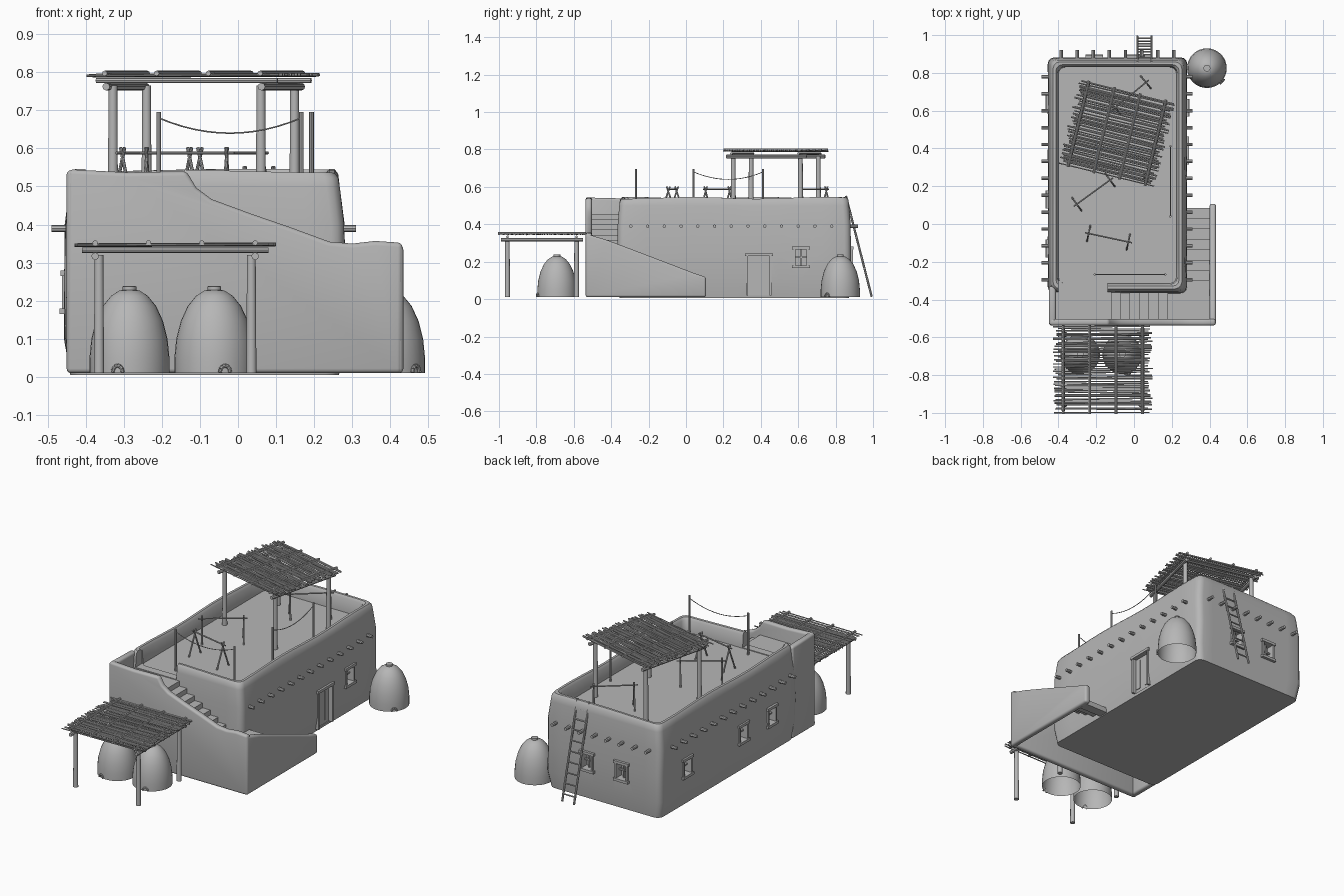
import bpy, bmesh, math, random
from mathutils import Vector, Matrix

random.seed(4)
if "Cube" in bpy.data.objects:
    bpy.data.objects.remove(bpy.data.objects["Cube"])

clay = bpy.data.materials.new("grey_clay")
clay.use_nodes = True
GREY = (0.47, 0.47, 0.47, 1)
clay.diffuse_color = GREY
clay.node_tree.nodes["Principled BSDF"].inputs["Base Color"].default_value = GREY
ROOF = 0.455


# ---- helpers ----
def make(name, bm, smooth=True):
    bmesh.ops.recalc_face_normals(bm, faces=bm.faces)
    mesh = bpy.data.meshes.new(name)
    bm.to_mesh(mesh)
    bm.free()
    mesh.materials.append(clay)
    ob = bpy.data.objects.new(name, mesh)
    bpy.context.collection.objects.link(ob)
    if smooth:
        shade(ob)
    return ob


def activate(ob):
    bpy.ops.object.select_all(action='DESELECT')
    ob.select_set(True)
    bpy.context.view_layer.objects.active = ob


def shade(ob):
    activate(ob)
    bpy.ops.object.shade_smooth_by_angle(angle=math.radians(40))


def add_box(bm, lo, hi, mat=Matrix()):
    lo, hi = Vector(lo), Vector(hi)
    m = mat @ Matrix.Translation((lo + hi) / 2) @ Matrix.Diagonal((*(hi - lo), 1))
    bmesh.ops.create_cube(bm, size=1, matrix=m)


def add_rod(bm, a, b, r, r2=None, sides=8):
    a, b = Vector(a), Vector(b)
    m = Matrix.Translation((a + b) / 2) @ (b - a).to_track_quat('Z', 'Y').to_matrix().to_4x4()
    bmesh.ops.create_cone(bm, cap_ends=True, segments=sides, radius1=r,
                          radius2=r if r2 is None else r2, depth=(b - a).length, matrix=m)


def rods(name, items, mat=Matrix()):
    bm = bmesh.new()
    for a, b, r in items:
        add_rod(bm, mat @ Vector(a), mat @ Vector(b), r)
    return make(name, bm)


def slab_wall(name, outline, to3d, depth, bevel=0.012):
    """Flat outline extruded into a wall with softened edges."""
    bm = bmesh.new()
    face = bm.faces.new([bm.verts.new(to3d(*p)) for p in outline])
    ext = bmesh.ops.extrude_face_region(bm, geom=[face])
    bmesh.ops.translate(bm, vec=depth, verts=[v for v in ext["geom"] if isinstance(v, bmesh.types.BMVert)])
    ob = make(name, bm, False)
    mod = ob.modifiers.new("soft", 'BEVEL')
    mod.width, mod.segments = bevel, 3
    activate(ob)
    bpy.ops.object.modifier_apply(modifier="soft")
    shade(ob)


def ring(x0, x1, y0, y1, r, n=10):
    """Rounded rectangle with subdivided sides."""
    pts = []
    corners = [(x1 - r, y1 - r), (x0 + r, y1 - r), (x0 + r, y0 + r), (x1 - r, y0 + r)]
    for i, (cx, cy) in enumerate(corners):
        arc = [Vector((cx + r * math.cos(a), cy + r * math.sin(a)))
               for a in [(i + k / 3) * math.pi / 2 for k in range(4)]]
        pts += arc
        nx, ny = corners[(i + 1) % 4]
        a = (i + 1) * math.pi / 2
        end = Vector((nx + r * math.cos(a), ny + r * math.sin(a)))
        pts += [arc[-1].lerp(end, k / n) for k in range(1, n)]
    return pts


# ---- main block: lofted mud walls, rounded parapet, sunken roof ----
bm = bmesh.new()
rings = []
levels = [(0.005, 0), (0.1, 0.012), (0.25, 0.012), (0.4, 0.01), (0.5, 0.002), (0.528, -0.002),
          (0.541, -0.012), (0.541, -0.026), (0.528, -0.036), (ROOF, -0.04)]
for z, o in levels:
    loop = []
    for p in ring(-0.44 - o, 0.265 + o, -0.355 - o, 0.87 + o, 0.035):
        d = 0.005 * math.sin(7 * p.y + 4 * p.x + 9 * z) if 0.05 < z < 0.5 and o > 0 else 0
        side = Vector((math.copysign(d, p.x), 0))
        h = 0.005 * math.sin(9 * p.y + 5 * p.x) if z > 0.5 else 0
        loop.append(bm.verts.new((p.x + side.x, p.y, z + h)))
    rings.append(loop)
for a, b in zip(rings, rings[1:]):
    for i in range(len(a)):
        j = (i + 1) % len(a)
        bm.faces.new((a[i], a[j], b[j], b[i]))
bm.faces.new(rings[0])
bm.faces.new(rings[-1])
house = make("house_walls", bm, False)

# ---- doors and windows: recess cut plus timber frame ----
cut = bmesh.new()
add_box(cut, (-0.4, -0.5, ROOF + 0.004), (-0.14, -0.3, 0.7))      # way from stair to roof


def opening(name, x, y, angle, w, z0, z1, door=False):
    m = Matrix.Translation((x, y, 0)) @ Matrix.Rotation(angle, 4, 'Z')   # local +x faces out
    h = w / 2
    add_box(cut, (-0.035, -h, z0), (0.06, h, z1), m)
    t = 0.01
    bm = bmesh.new()
    for s in (-1, 1):
        add_box(bm, (-0.035, s * h - t / 2, z0), (0.012, s * h + t / 2, z1), m)
    add_box(bm, (-0.035, -h - 0.012, z1 - t / 2), (0.016, h + 0.012, z1 + t), m)
    if door:
        add_box(bm, (-0.036, -h, z0), (-0.012, h, z1), m)
        for s in (-1, 1):
            add_box(bm, (-0.012, s * h * 0.55 - 0.015, z0 + 0.02), (-0.008, s * h * 0.55 + 0.015, z1 - 0.02), m)
    else:
        add_box(bm, (-0.035, -h - 0.012, z0 - t), (0.018, h + 0.012, z0 + t / 2), m)
        add_box(bm, (-0.025, -0.004, z0), (-0.012, 0.004, z1), m)
        add_box(bm, (-0.025, -h, (z0 + z1) / 2 - 0.004), (-0.014, h, (z0 + z1) / 2 + 0.004), m)
    make(name, bm, False)


opening("door", 0.275, 0.39, 0, 0.125, 0.02, 0.235, True)
opening("window_left_side", 0.275, 0.615, 0, 0.07, 0.175, 0.27)
for i, y in enumerate((0.64, 0.13, -0.13)):
    opening(f"window_right_side_{i}", -0.45, y, math.pi, 0.07, 0.175, 0.27)
for i, x in enumerate((0.01, -0.21)):
    opening(f"window_back_{i}", x, 0.88, math.pi / 2, 0.07, 0.175, 0.27)

cutter = make("wall_cutter", cut, False)
cutter.hide_render = True
mod = house.modifiers.new("recesses", 'BOOLEAN')
mod.operation, mod.object, mod.solver = 'DIFFERENCE', cutter, 'EXACT'
activate(house)
bpy.ops.object.modifier_apply(modifier="recesses")
bpy.data.objects.remove(cutter)
shade(house)

# ---- stair enclosure walls ----
slab_wall("stair_front_wall",
          [(-0.45, 0.01), (0.43, 0.01), (0.432, 0.352), (0.36, 0.357), (0.3, 0.35), (0.24, 0.355), (0.137, 0.393),
           (0.03, 0.43), (-0.07, 0.467), (-0.11, 0.497), (-0.135, 0.54), (-0.29, 0.537), (-0.445, 0.545)],
          lambda x, z: (x, -0.537, z), (0, 0.034, 0))
slab_wall("stair_side_wall",
          [(0.107, 0.01), (0.107, 0.118), (0.04, 0.14), (-0.09, 0.19), (-0.3, 0.27), (-0.42, 0.315),
           (-0.535, 0.35), (-0.535, 0.01)],
          lambda y, z: (0.4, y, z), (0.034, 0, 0))
slab_wall("landing_side_wall", [(-0.535, 0.01), (-0.33, 0.01), (-0.33, 0.538), (-0.535, 0.543)],
          lambda y, z: (-0.45, y, z), (0.036, 0, 0))

# ---- steps and landings ----
bm = bmesh.new()
TURN = 0.26
for i in range(7):
    y, z = 0.085 - i * 0.055, 0.04 + i * (TURN - 0.04) / 7
    add_box(bm, (0.255, y - 0.055, max(z - 0.04, 0.01)), (0.41, y, z))
    x, z = 0.18 - i * 0.05, TURN + (i + 1) * (ROOF - TURN) / 7
    add_box(bm, (x - 0.05, -0.51, z - 0.04), (x, -0.35, z))
add_box(bm, (0.17, -0.51, TURN - 0.02), (0.41, -0.3, TURN))
add_box(bm, (-0.425, -0.51, ROOF - 0.02), (-0.16, -0.34, ROOF))
make("steps", bm, False)

# ---- roof beam ends ----
pegs = []
for i in range(13):
    y = -0.295 + i * 0.0895
    for x0, x1 in ((0.24, 0.31), (-0.43, -0.49)):
        pegs.append(((x0, y, 0.39), (x1, y, 0.39), 0.009))
for i in range(8):
    x = -0.385 + i * 0.085
    pegs.append(((x, 0.84, 0.39), (x, 0.92, 0.39), 0.009))
rods("roof_beam_ends", pegs)


# ---- brushwood shelters ----
def shelter(name, x, y, z, angle):
    m = Matrix.Translation((x, y, z)) @ Matrix.Rotation(angle, 4, 'Z')
    bm = bmesh.new()
    for sx in (-0.2, 0.2):
        for sy in (-0.185, 0.185):
            add_rod(bm, m @ Vector((sx, sy, 0)), m @ Vector((sx, sy, 0.31)), 0.014, 0.012, 10)
    make(name + "_posts", bm)
    beams = [((s * 0.21, -0.22, 0.307), (s * 0.21, 0.22, 0.307), 0.01) for s in (-1, 1)]
    beams += [((-0.245, s * 0.185, 0.323), (0.245, s * 0.185, 0.323), 0.007) for s in (-1, 1)]
    beams += [((s, -0.235, 0.342), (s, 0.235, 0.342), 0.007) for s in (-0.21, -0.07, 0.07, 0.21)]
    rods(name + "_beams", beams, m)
    slats = []
    for i in range(40):
        v = -0.225 + i * 0.45 / 39
        j = [random.uniform(-1, 1) for _ in range(4)]
        slats.append(((-0.25 + 0.015 * j[0], v + 0.005 * j[1], 0.336),
                      (0.25 + 0.015 * j[2], v + 0.005 * j[3], 0.338), random.uniform(0.003, 0.005)))
    rods(name + "_slats", slats, m)


shelter("front_shelter", -0.165, -0.77, 0.01, 0)
shelter("roof_shelter", -0.09, 0.48, ROOF, math.radians(-13.8))


# ---- beehive ovens, open underneath ----
def oven(name, x, y, ax, ay):
    bm = bmesh.new()
    profile = [(0.105, 0.01), (0.105, 0.05), (0.1, 0.1), (0.088, 0.147), (0.07, 0.186), (0.048, 0.213),
               (0.026, 0.227), (0.018, 0.228), (0.018, 0.238), (0, 0.239)]
    vs = [bm.verts.new((x + r, y, z)) for r, z in profile]
    es = [bm.edges.new(p) for p in zip(vs, vs[1:])]
    bmesh.ops.spin(bm, geom=vs + es, cent=(x, y, 0), axis=(0, 0, 1), angle=math.tau, steps=32)
    bmesh.ops.remove_doubles(bm, verts=bm.verts, dist=0.0001)
    make(name, bm)
    out = Vector((ax, ay, 0)).normalized()
    side = Vector((-out.y, out.x, 0))
    c = Vector((x, y, 0.012)) + out * 0.108
    arch = [c + side * 0.014 * math.cos(k * math.pi / 6) + Vector((0, 0, 0.018 * math.sin(k * math.pi / 6)))
            for k in range(7)]
    rods(name + "_mouth", [(a, b, 0.005) for a, b in zip(arch, arch[1:])])


oven("front_oven_right", -0.285, -0.69, -0.3, -1)
oven("front_oven_left", -0.062, -0.69, 0.27, -1)
oven("back_oven", 0.386, 0.825, 0.08, -0.07)

# ---- ladder against the back wall ----
foot, top = Vector((0, 0.993, 0.012)), Vector((0, 0.855, 0.552))
parts = [(foot + Vector((x, 0, 0)), top + Vector((x, 0, 0)), 0.006) for x in (0.018, 0.093)]
for i in range(9):
    p = foot.lerp(top, (i + 0.7) / 9.6)
    parts.append((p + Vector((0.012, 0, 0)), p + Vector((0.099, 0, 0)), 0.004))
rods("ladder", parts)

# ---- drying racks: crossed legs and a pole ----
racks = [((-0.24, -0.05), (-0.03, -0.095)), ((-0.303, 0.105), (-0.127, 0.233)), ((-0.1, 0.615), (0.063, 0.75))]
for i, (a, b) in enumerate(racks):
    a, b = Vector((*a, 0)), Vector((*b, 0))
    along = (b - a).normalized()
    side = Vector((-along.y, along.x, 0))
    up = Vector((0, 0, 1))
    parts = [(a - along * 0.02 + up * 0.588, b + along * 0.02 + up * 0.588, 0.004)]
    for p in (a, b):
        for s in (-1, 1):
            parts.append((p + side * s * 0.042 + up * ROOF, p - side * s * 0.009 + up * 0.602, 0.0045))
    rods(f"drying_rack_{i}", parts)

# ---- clothes lines: two posts and a sagging rope ----
lines = [((-0.208, -0.268), (0.166, -0.268)), ((0.193, 0.04), (0.193, 0.412))]
for i, (a, b) in enumerate(lines):
    a, b = Vector((*a, 0.68)), Vector((*b, 0.68))
    parts = [((p.x, p.y, ROOF), (p.x, p.y, 0.695), 0.006) for p in (a, b)]
    rope = [a.lerp(b, k / 12) - Vector((0, 0, 0.16 * (k / 12) * (1 - k / 12))) for k in range(13)]
    parts += [(p, q, 0.002) for p, q in zip(rope, rope[1:])]
    rods(f"clothes_line_{i}", parts)
